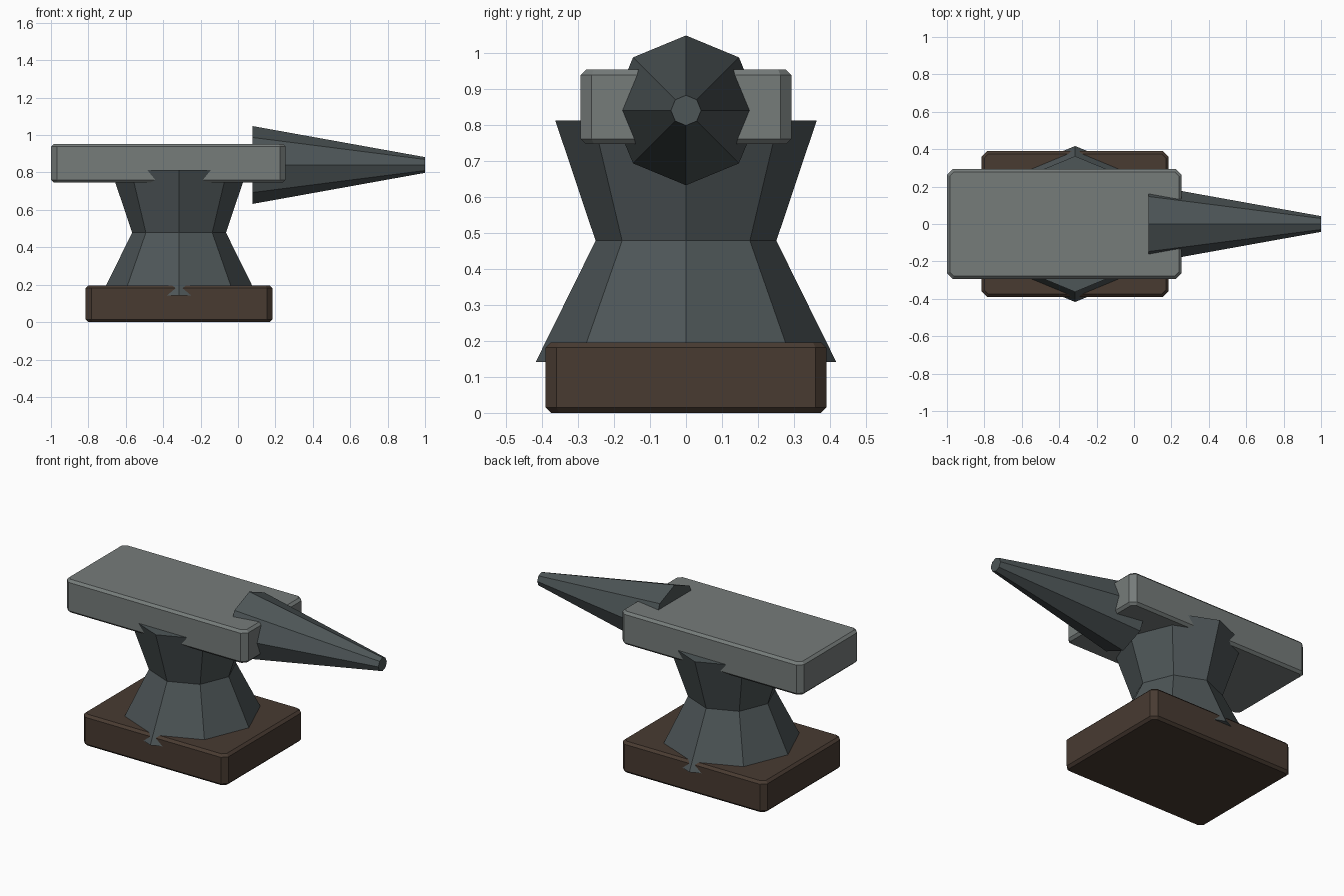
import bpy, bmesh
from math import cos, sin, tau

if "Cube" in bpy.data.objects:
    bpy.data.objects.remove(bpy.data.objects["Cube"])


def material(name, rgb):
    m = bpy.data.materials.new(name)
    m.diffuse_color = (*rgb, 1)
    m.use_nodes = True
    m.node_tree.nodes["Principled BSDF"].inputs["Base Color"].default_value = m.diffuse_color
    return m


def loft(name, rings, mat):
    """Skin a stack of equal-length rings and cap both ends."""
    bm = bmesh.new()
    loops = [[bm.verts.new(p) for p in ring] for ring in rings]
    n = len(loops[0])
    for a, b in zip(loops, loops[1:]):
        for i in range(n):
            j = (i + 1) % n
            bm.faces.new((a[i], a[j], b[j], b[i]))
    bm.faces.new(loops[0][::-1])
    bm.faces.new(loops[-1])
    bmesh.ops.recalc_face_normals(bm, faces=bm.faces)
    me = bpy.data.meshes.new(name)
    bm.to_mesh(me)
    bm.free()
    me.materials.append(mat)
    ob = bpy.data.objects.new(name, me)
    bpy.context.collection.objects.link(ob)
    return ob


def chamfered_block(name, x0, x1, hy, z0, z1, mat, corner=0.031, edge=0.015):
    """Slab with wide corner chamfers and narrow top and bottom chamfers."""
    cx, hx = (x0 + x1) / 2, (x1 - x0) / 2

    def outline(z, inset):
        a, b = hx - inset, hy - inset
        c = corner - inset * 0.59
        pts = [(a, -b + c), (a, b - c), (a - c, b), (-a + c, b),
               (-a, b - c), (-a, -b + c), (-a + c, -b), (a - c, -b)]
        return [(cx + x, y, z) for x, y in pts]

    return loft(name, [outline(z0, edge), outline(z0 + edge, 0),
                       outline(z1 - edge, 0), outline(z1, edge)], mat)


def octagon(r):
    return [(r * cos(tau * i / 8), r * sin(tau * i / 8)) for i in range(8)]


wood = material("dark_wood", (0.065, 0.043, 0.031))
iron = material("dark_iron", (0.075, 0.092, 0.096))
steel = material("worn_steel", (0.18, 0.2, 0.195))

# Wooden base and steel top plate
chamfered_block("base", -0.815, 0.185, 0.39, 0.0, 0.196, wood)
chamfered_block("top_plate", -1.0, 0.255, 0.293, 0.746, 0.953, steel)

# Eight-sided waist, narrow in the middle
loft("waist", [[(-0.315 + u, v, z) for u, v in octagon(r)]
               for z, r in ((0.142, 0.417), (0.478, 0.251), (0.812, 0.363))], iron)

# Eight-sided tapering horn
loft("horn", [[(x, u, 0.84 + v) for u, v in octagon(r)]
              for x, r in ((0.078, 0.208), (1.0, 0.042))], iron)
